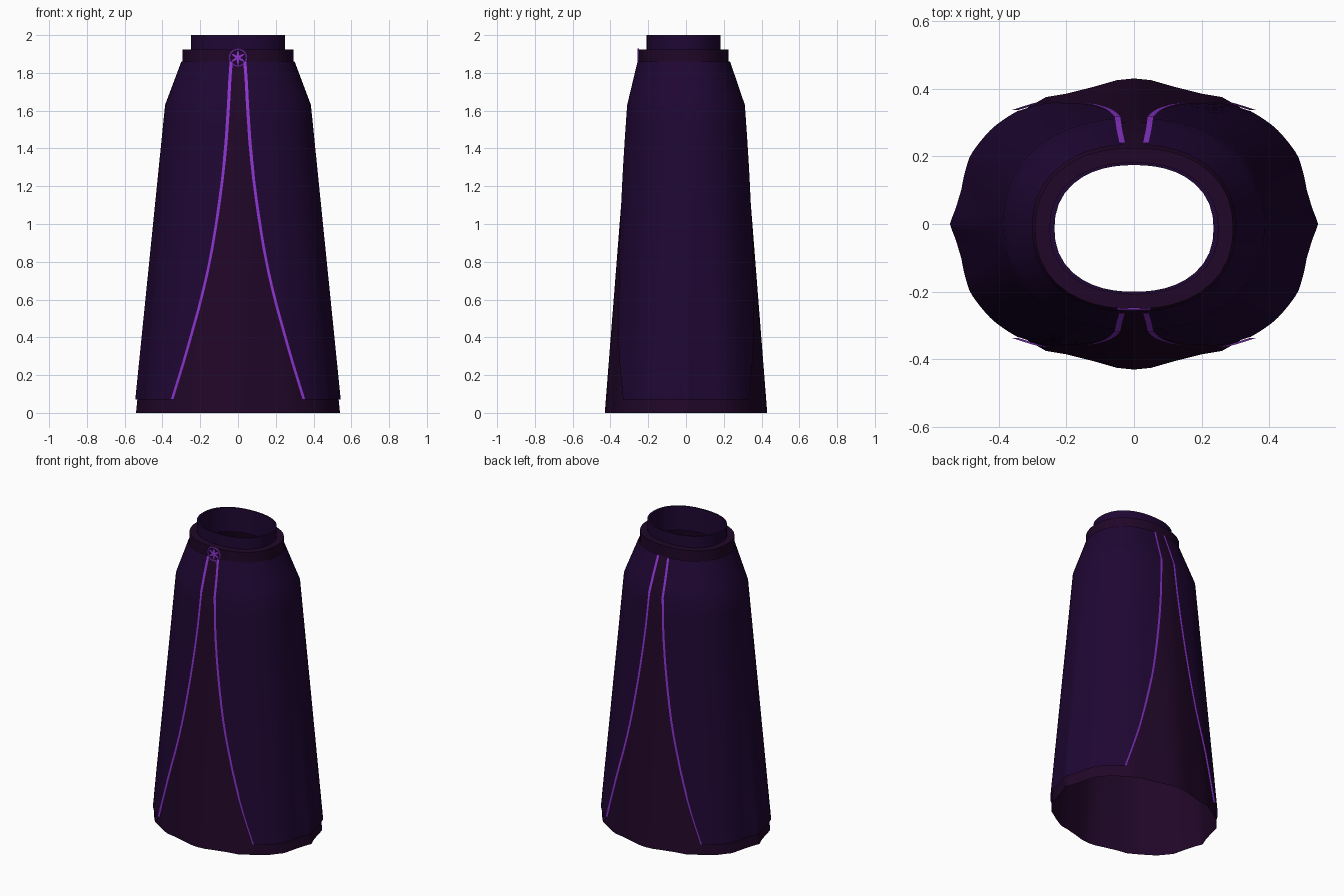
import bpy, bmesh, math
from mathutils import Vector

if "Cube" in bpy.data.objects:
    bpy.data.objects.remove(bpy.data.objects["Cube"])


def material(name, rgb):
    m = bpy.data.materials.new(name)
    m.use_nodes = True
    m.diffuse_color = (*rgb, 1)
    bsdf = m.node_tree.nodes["Principled BSDF"]
    bsdf.inputs["Base Color"].default_value = (*rgb, 1)
    bsdf.inputs["Roughness"].default_value = 0.9
    return m


PANEL = material("deep violet cloth", (0.0135, 0.002, 0.033))
LINING = material("dark plum cloth", (0.0145, 0.002, 0.021))
TRIM = material("bright purple trim", (0.27, 0.036, 0.62))

# One quarter of the scalloped hem, from the side point to the front point
HEM = [(.54, 0), (.52, .05), (.505, .1), (.48, .2), (.415, .28), (.33, .335),
       (.26, .375), (.2, .385), (.12, .405), (.05, .425), (0, .43)]
HEM_POLAR = [(math.atan2(y, x), math.hypot(x, y)) for x, y in HEM]


def lerp_table(table, t):
    """Value of a piecewise linear table of (position, value) pairs."""
    for (t0, v0), (t1, v1) in zip(table, table[1:]):
        if t <= t1:
            return v0 + (v1 - v0) * (t - t0) / (t1 - t0)
    return table[-1][1]


def hem_radius(a):
    return lerp_table(HEM_POLAR, math.atan2(abs(math.sin(a)), abs(math.cos(a))))


def oval_radius(a, rx, ry, n=2.25):
    return (abs(math.cos(a) / rx) ** n + abs(math.sin(a) / ry) ** n) ** (-1 / n)


HIP, TOP = 1.63, 1.87


def skirt_point(a, z, out=0.0):
    """Point on the skirt surface at an angle and a height."""
    hip = oval_radius(a, 0.375, 0.302)
    shift = 0
    if z <= HIP:
        t = z / HIP
        r = hem_radius(a) * (1 - t) + hip * t
    else:
        t = (z - HIP) / (TOP - HIP)
        r = hip + (oval_radius(a, 0.285, 0.232) - hip) * t
        shift = -0.012 * t
    r += out
    return Vector((r * math.cos(a), r * math.sin(a) + shift, z))


def finish(obj, mat, angle=40):
    obj.data.materials.append(mat)
    bpy.ops.object.select_all(action="DESELECT")
    bpy.context.view_layer.objects.active = obj
    obj.select_set(True)
    bpy.ops.object.shade_smooth_by_angle(angle=math.radians(angle))
    return obj


def sheet(name, rows, mat, wrap=False, close=False):
    """Grid of quads from rows of points."""
    bm = bmesh.new()
    grid = [[bm.verts.new(p) for p in row] for row in rows]
    if close:
        grid.append(grid[0])
    for low, high in zip(grid, grid[1:]):
        n = len(low)
        for i in range(n if wrap else n - 1):
            j = (i + 1) % n
            bm.faces.new((low[i], low[j], high[j], high[i]))
    mesh = bpy.data.meshes.new(name)
    bm.to_mesh(mesh)
    bm.free()
    obj = bpy.data.objects.new(name, mesh)
    bpy.context.collection.objects.link(obj)
    return finish(obj, mat)


# Underskirt, with its columns on the scallop points
quarter = [a for a, r in HEM_POLAR]
angles = (quarter[:-1] + [math.pi - a for a in quarter[:0:-1]]
          + [math.pi + a for a in quarter[:-1]]
          + [2 * math.pi - a for a in quarter[:0:-1]])
levels = [0, 0.07, 0.4, 0.8, 1.2, 1.5, HIP, 1.75, TOP]
sheet("underskirt", [[skirt_point(a, z) for a in angles] for z in levels],
      LINING, wrap=True)

# Opening of the overskirt: half width at each height
OPENING = [(.07, .345), (.3, .275), (.6, .192), (.8, .147), (1, .113),
           (1.2, .085), (1.4, .063), (HIP, .048), (1.75, .042), (1.86, .034)]
LOW, STEPS = 0.07, 16
HEIGHTS = [LOW + (HIP - LOW) * i / STEPS for i in range(STEPS)]
HEIGHTS += [HIP, 1.69, 1.75, 1.81, 1.86]


def edge_angle(z):
    """Angle at which the panel edge meets the opening."""
    x = lerp_table(OPENING, z)
    lo, hi = 0.0, math.pi / 2
    for _ in range(40):
        mid = (lo + hi) / 2
        if skirt_point(mid, z, 0.011).x > x:
            lo = mid
        else:
            hi = mid
    return lo


# Overskirt panels, one on each side, with a flat ribbon along both edges
COLUMNS = 40
HALF_RIBBON = Vector((0.0095, 0, 0))
for side, sx in (("left", 1), ("right", -1)):
    flip = Vector((sx, 1, 1))
    rows = []
    for z in HEIGHTS:
        e = edge_angle(z)
        row = [skirt_point(e * (2 * i / COLUMNS - 1), z, 0.011) * flip
               for i in range(COLUMNS + 1)]
        rows.append(row[::sx])
    sheet(side + "_overskirt_panel", rows, PANEL)

    for end, sy in (("front", -1), ("back", 1)):
        strip = []
        for z in HEIGHTS:
            p = skirt_point(sy * edge_angle(z), z, 0.017) * flip
            strip.append([p + sy * HALF_RIBBON, p - sy * HALF_RIBBON])
        # The front ribbon runs left to right, the back one right to left
        sheet(f"{side}_{end}_trim", strip, TRIM)


# Waistband pieces: closed rings with a rectangular section
def band(name, outer, inner, z0, z1, mat, count=40):
    rows = []
    for (rx, ry), z in ((outer, z0), (outer, z1), (inner, z1), (inner, z0)):
        row = []
        for i in range(count):
            a = 2 * math.pi * i / count
            r = oval_radius(a, rx, ry)
            row.append((r * math.cos(a), r * math.sin(a) - 0.013, z))
        rows.append(row)
    return sheet(name, rows, mat, wrap=True, close=True)


band("belt", (0.293, 0.238), (0.243, 0.19), 1.85, 1.925, LINING)
band("waistband", (0.25, 0.195), (0.235, 0.187), 1.84, 2.0, PANEL)

# Round flat buckle with plain spokes
CENTRE = Vector((0, -0.252, 1.88))
bpy.ops.mesh.primitive_torus_add(
    location=CENTRE, rotation=(math.pi / 2, 0, 0), major_radius=0.045,
    minor_radius=0.006, major_segments=24, minor_segments=6)
ring = bpy.context.object
ring.name = "buckle_ring"
ring.scale.z = 0.7
finish(ring, TRIM)
for i in range(6):
    a = math.pi / 2 + i * math.pi / 3
    way = Vector((math.cos(a), 0, math.sin(a)))
    bpy.ops.mesh.primitive_cone_add(
        vertices=8, radius1=0.011, radius2=0.004, depth=0.036,
        location=CENTRE + way * 0.019, rotation=(0, math.pi / 2 - a, 0))
    spoke = bpy.context.object
    spoke.name = f"buckle_spoke_{i + 1}"
    spoke.scale.y = 0.4
    finish(spoke, TRIM)
